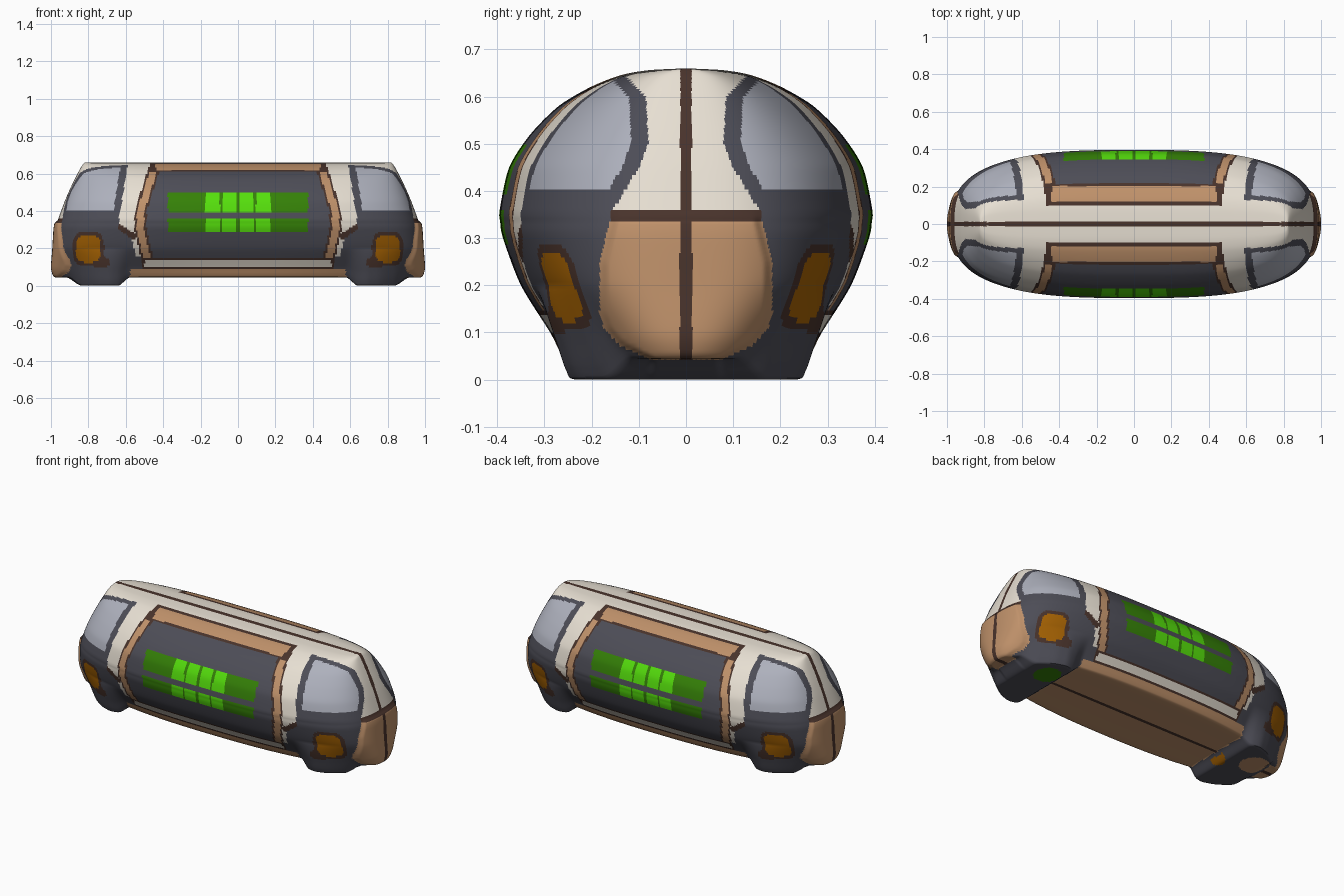
import bpy, bmesh, math
from mathutils import Vector

cube = bpy.data.objects.get("Cube")
if cube:
    bpy.data.objects.remove(cube, do_unlink=True)

# Flat colours, given as screen values and stored as linear
COLOURS = {
    "charcoal": (78, 78, 87), "cream": (230, 222, 209), "tan": (190, 144, 106),
    "brown": (74, 54, 47), "glass": (172, 175, 187), "amber": (164, 98, 10),
    "bright_green": (86, 222, 20), "dark_green": (56, 128, 16),
}
NAMES = list(COLOURS)


def make_material(name):
    rgba = [(c / 255) ** 2.2 for c in COLOURS[name]] + [1]
    mat = bpy.data.materials.new(name)
    mat.use_nodes = True
    mat.diffuse_color = rgba
    bsdf = mat.node_tree.nodes["Principled BSDF"]
    bsdf.inputs["Base Color"].default_value = rgba
    bsdf.inputs["Roughness"].default_value = 0.6
    return mat


def lerp_table(table, z):
    """Piecewise linear lookup of a value by height."""
    if z <= table[0][0]:
        return table[0][1]
    for (z0, v0), (z1, v1) in zip(table, table[1:]):
        if z <= z1:
            return v0 + (v1 - v0) * (z - z0) / (z1 - z0)
    return table[-1][1]


def smooth(x):
    x = min(max(x, 0), 1)
    return x * x * (3 - 2 * x)


# Body levels from belly centre to roof centre: height, half length, half width, squareness
LEVELS = [Vector(p) for p in (
    (.045, .935, 0, 2.4), (.045, .95, .12, 2.4), (.045, .965, .245, 2.4), (.058, .978, .266, 2.4),
    (.1, .987, .288, 2.6), (.2, .98, .35, 3), (.3, .974, .388, 2.95), (.335, .968, .394, 2.9),
    (.36, .96, .395, 2.9), (.45, .927, .375, 2.9), (.52, .897, .33, 2.9),
    (.58, .868, .27, 3), (.62, .847, .203, 3.3), (.645, .832, .14, 3.7),
    (.656, .823, .08, 4), (.66, .815, 0, 4))]
COLUMNS = 640

# Outlines of the painted panels, by height
PANEL_EDGE = [(.1, .495), (.3, .54), (.4, .538), (.55, .49), (.66, .455)]
FRAME_EDGE = [(.36, .155), (.4, .13), (.45, .1), (.5, .08), (.6, .085), (.645, .13)]
BUMPER_EDGE = [(.045, .08), (.075, .145), (.11, .175), (.14, .183), (.25, .183), (.34, .16)]


def body_rows():
    """Smooth the levels and sample them evenly."""
    pts = [LEVELS[0]] + LEVELS + [LEVELS[-1]]
    rows = [LEVELS[0]]
    for p0, p1, p2, p3 in zip(pts, pts[1:], pts[2:], pts[3:]):
        steps = max(1, round(math.hypot(p2[0] - p1[0], p2[2] - p1[2]) / .0095))
        for i in range(1, steps + 1):
            t = i / steps
            m1, m2 = (p2 - p0) * .4, (p3 - p1) * .4
            rows.append(p1 * (2*t**3 - 3*t**2 + 1) + m1 * (t**3 - 2*t**2 + t)
                        + p2 * (3*t**2 - 2*t**3) + m2 * (t**3 - t**2))
    return rows


def body_point(row, k):
    z, a, b, n = row
    b = max(b, 0)
    ang = 2 * math.pi * k / COLUMNS
    c, s = math.cos(ang), math.sin(ang)
    r = (abs(c) ** n + abs(s) ** n) ** (-1 / n)
    x, y = a * r * c, b * r * s
    u = abs(x)
    # Swell the bumper out of each end
    swell = .013 * smooth((lerp_table(BUMPER_EDGE, z) - abs(y)) / .02)
    swell *= smooth((u - .8) / .12) * smooth((.35 - z) / .015)
    # Pull the underside down into a rounded foot near each end
    depth = smooth((u - .575) / .07) * smooth((.91 - u) / .08)
    flare = smooth((u - .575) / .13) * smooth((.91 - u) / .17)
    low = min(max((.2 - z) / .155, 0), 1)
    return (x + math.copysign(swell, x), y * (1 + .23 * flare * low),
            max(z - .045 * depth * low, 0))


def side_panel(x, v, z):
    """Middle of each side, between the pillars."""
    u, edge = abs(x), lerp_table(PANEL_EDGE, z)
    if z > .5 and v < .215:
        if v < .122 or v > .203 or u > .44:
            return "brown"
        return "tan"
    if z < .15 and u < .53:
        if z < .088:
            return "tan"
        return "cream" if .102 < z < .137 and u < .5 else "brown"
    if u > edge - .05:
        return "tan" if edge - .038 < u < edge + .002 else "brown"
    upper, lower = .39 < z < .5, .285 < z < .355
    if (upper or lower) and u < .375:
        gap = min(abs(u - g) for g in (0, .09, .18)) < .0065
        return "dark_green" if gap or u > .18 else "bright_green"
    return "charcoal"


def underside_patch(x, y, z):
    """Odd coloured spots beneath the feet."""
    if z > .03:
        return None
    for name, px, py, rx, ry in (("dark_green", .71, .11, .075, .08),
                                 ("tan", -.79, .08, .085, .085),
                                 ("amber", -.61, -.02, .04, .05)):
        if math.hypot((x - px) / rx, (y - py) / ry) < 1:
            return name
    return None


def end_cap(u, v, z):
    """Cab at each end: screen, side windows, lamps and bumper."""
    if u > .86 and .042 < z < .355 and v < lerp_table(BUMPER_EDGE, z):
        return "brown" if z > .336 or v < .013 else "tan"
    # Lamp with a squarish rim and a tail towards the foot
    dx, dz = abs(u - .8) / .066, abs(z - .197) / .073
    lamp = (dx ** 3 + dz ** 3) ** (1 / 3)
    tail = math.hypot((u - .735) / .05, (z - .125) / .03)
    if v > .18 and (lamp < 1.27 or tail < 1):
        return "amber" if lamp < 1 else "brown"
    frame = lerp_table(FRAME_EDGE, z)
    if z > .355 and (v < frame or z > .648):
        return "brown" if v < .012 else "cream"
    sill = .59 + (.645 - z) * .16
    if .405 < z < .638 and v > frame + .036 and u > sill + .037:
        return "glass"
    return "charcoal"


def pillar(u, z):
    """Cream post beside the panel, ending in a notch near the belly."""
    if z < .09:
        return "tan" if u < .575 else "charcoal"
    rise = .27 + (u - .54) * .65
    if z > rise:
        return "cream"
    if z > rise - .035 and u > .55:
        return "brown"
    return "cream" if z > .16 and u < .53 + (z - .1) * .25 else "charcoal"


def paint(x, y, z):
    u, v = abs(x), abs(y)
    patch = underside_patch(x, y, z)
    if patch:
        return patch
    if z < .05 and u < .585:
        return "brown" if v < .012 else "tan"
    if z > .5 and v < .1 and u < .6:
        return "brown" if v < .012 else "cream"
    if u < lerp_table(PANEL_EDGE, z) + .014:
        return side_panel(x, v, z)
    if u < .59 + (.645 - z) * .16:
        return pillar(u, z)
    return end_cap(u, v, z)


# Body shell
bm = bmesh.new()
grid = [[bm.verts.new(body_point(row, k)) for k in range(COLUMNS)] for row in body_rows()]
for low, high in zip(grid, grid[1:]):
    for k in range(COLUMNS):
        j = (k + 1) % COLUMNS
        bm.faces.new((low[k], low[j], high[j], high[k]))
bmesh.ops.remove_doubles(bm, verts=bm.verts, dist=.00002)
bmesh.ops.recalc_face_normals(bm, faces=bm.faces)
for face in bm.faces:
    face.material_index = NAMES.index(paint(*face.calc_center_median()))
mesh = bpy.data.meshes.new("pod_body")
bm.to_mesh(mesh)
bm.free()
for name in NAMES:
    mesh.materials.append(make_material(name))
body = bpy.data.objects.new("pod_body", mesh)
bpy.context.collection.objects.link(body)

bpy.ops.object.select_all(action="DESELECT")
body.select_set(True)
bpy.context.view_layer.objects.active = body
bpy.ops.object.shade_smooth_by_angle(angle=math.radians(40))
